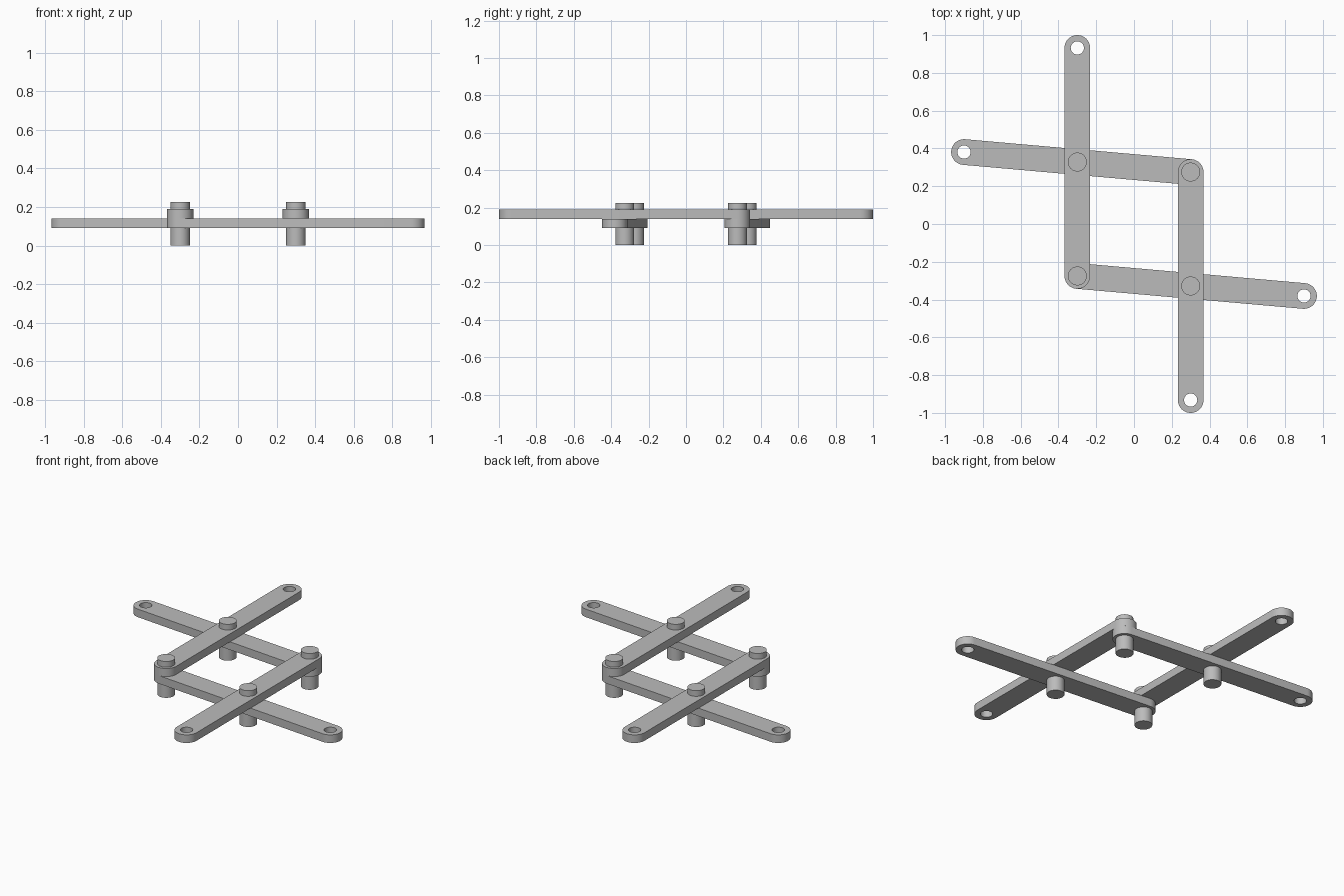
import bpy, bmesh, math
from mathutils import Vector

cube = bpy.data.objects.get("Cube")
if cube:
    bpy.data.objects.remove(cube, do_unlink=True)

STEP_Y = 0.053           # sideways drift of the slanted links per joint
BAR_R, HOLE_R, PIN_R = 0.068, 0.035, 0.05
THICK = 0.05

grey = bpy.data.materials.new("plain grey")
grey.use_nodes = True
grey.diffuse_color = (0.5, 0.5, 0.5, 1)
grey.node_tree.nodes["Principled BSDF"].inputs["Base Color"].default_value = (0.5, 0.5, 0.5, 1)


def arc(centre, radius, start, sweep, n):
    return [centre + radius * Vector((math.cos(start + sweep * i / n),
                                      math.sin(start + sweep * i / n))) for i in range(n + 1)]


def finish(name, bm):
    """Turn a bmesh into a grey object with crisp rims and smooth round walls."""
    bmesh.ops.recalc_face_normals(bm, faces=bm.faces)
    mesh = bpy.data.meshes.new(name)
    bm.to_mesh(mesh)
    bm.free()
    mesh.materials.append(grey)
    obj = bpy.data.objects.new(name, mesh)
    bpy.context.collection.objects.link(obj)
    bpy.ops.object.select_all(action='DESELECT')
    obj.select_set(True)
    bpy.context.view_layer.objects.active = obj
    bpy.ops.object.shade_smooth_by_angle(angle=math.radians(30))


def link_bar(name, pinned, free, z):
    """Round-ended flat bar with a hole at its free end."""
    a, b = Vector(pinned), Vector(free)
    heading = math.atan2(b.y - a.y, b.x - a.x)
    quarter = math.pi / 2
    outline = (arc(b, BAR_R, heading - quarter, math.pi, 20)
               + arc(a, BAR_R, heading + quarter, math.pi, 20))
    hole = arc(b, HOLE_R, heading, 2 * math.pi, 32)[:-1]
    bm = bmesh.new()
    edges = []
    for loop in (outline, hole):
        verts = [bm.verts.new((p.x, p.y, z)) for p in loop]
        edges += [bm.edges.new((v, verts[i - 1])) for i, v in enumerate(verts)]
    bmesh.ops.triangle_fill(bm, edges=edges, use_beauty=True, normal=(0, 0, 1))
    top = bmesh.ops.extrude_face_region(bm, geom=bm.faces[:], use_keep_orig=True)
    bmesh.ops.translate(bm, vec=(0, 0, THICK),
                        verts=[g for g in top["geom"] if isinstance(g, bmesh.types.BMVert)])
    finish(name, bm)


def pin(name, x, y):
    """Round pin through both layers of bars."""
    height = 0.225
    bm = bmesh.new()
    bmesh.ops.create_cone(bm, cap_ends=True, segments=40, radius1=PIN_R, radius2=PIN_R, depth=height)
    bmesh.ops.translate(bm, verts=bm.verts, vec=(x, y, height / 2))
    finish(name, bm)


# Two half-turn copies of the same linkage half
corner, middle, tip = 0.275, 0.328, 0.932
for side, s in (("left", 1), ("right", -1)):
    link_bar(f"{side}_upper_bar", (s * 0.3, s * corner), (s * 0.3, -s * tip), 0.14)
    link_bar(f"{side}_lower_bar", (-s * 0.3, -s * corner),
             (s * 0.9, -s * (middle + STEP_Y)), 0.09)
    pin(f"{side}_corner_pin", s * 0.3, s * corner)
    pin(f"{side}_crossing_pin", s * 0.3, -s * middle)
